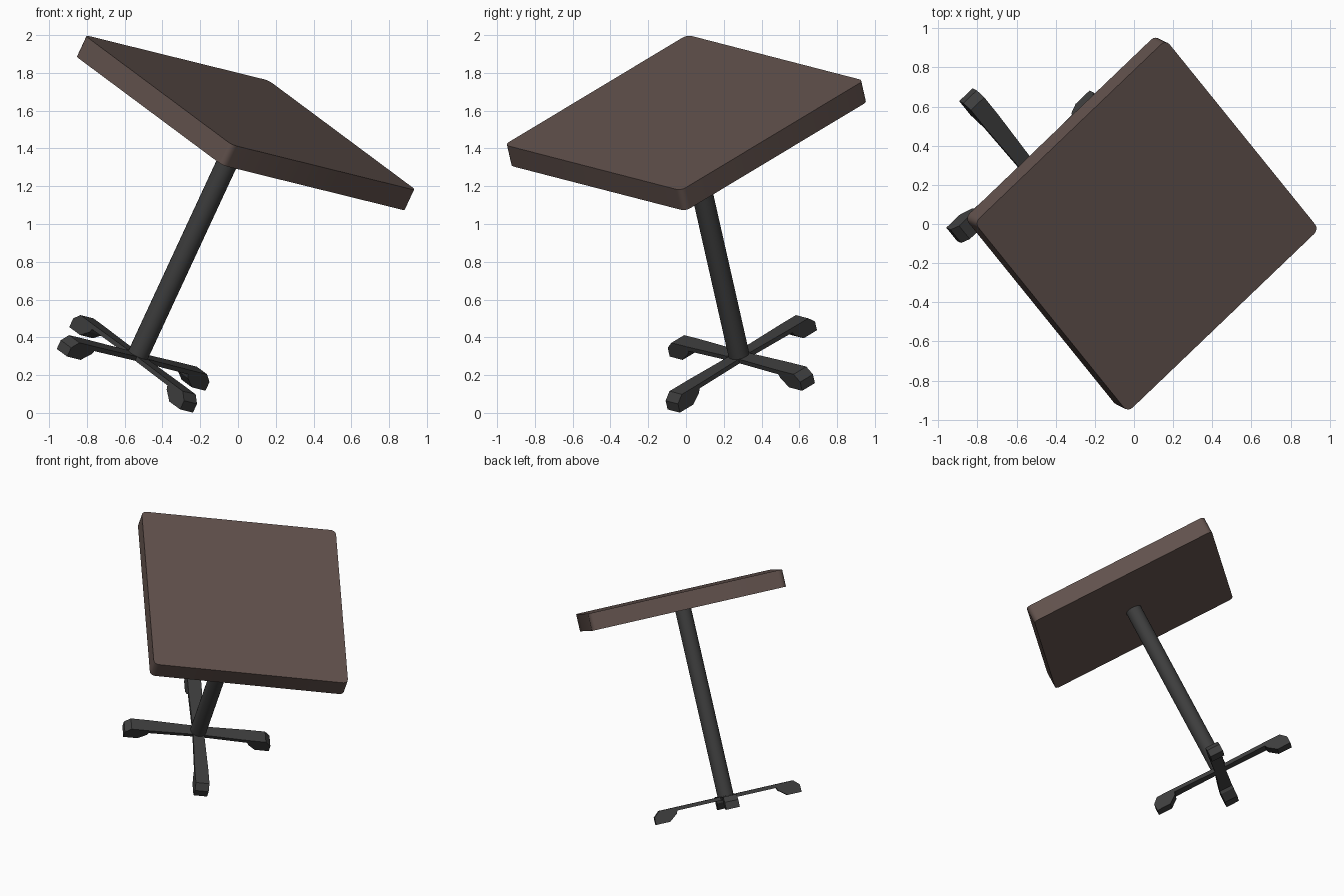
import bpy
import bmesh
import math
from mathutils import Matrix, Vector

cube = bpy.data.objects.get("Cube")
if cube:
    bpy.data.objects.remove(cube, do_unlink=True)


def material(name, rgb):
    mat = bpy.data.materials.new(name)
    mat.use_nodes = True
    color = (*rgb, 1.0)
    mat.diffuse_color = color
    mat.node_tree.nodes["Principled BSDF"].inputs["Base Color"].default_value = color
    return mat


wood = material("dark_brown_wood", (0.122, 0.084, 0.074))
metal = material("charcoal_metal", (0.048, 0.048, 0.048))

# The whole table leans: local z runs up the column, x and y along the edges
x_axis = Vector((0.57, -0.705, -0.424)).normalized()
z_axis = Vector((0.412, -0.201, 0.889))
z_axis = (z_axis - x_axis * z_axis.dot(x_axis)).normalized()
y_axis = z_axis.cross(x_axis)
tilt = Matrix((x_axis, y_axis, z_axis)).transposed().to_4x4()
tilt.translation = (-0.566, 0.298, 0.228)


def add_object(name, bm, mat, spin=0.0, smooth=False):
    bmesh.ops.recalc_face_normals(bm, faces=bm.faces)
    mesh = bpy.data.meshes.new(name)
    bm.to_mesh(mesh)
    bm.free()
    mesh.materials.append(mat)
    obj = bpy.data.objects.new(name, mesh)
    bpy.context.collection.objects.link(obj)
    obj.matrix_world = tilt @ Matrix.Rotation(spin, 4, "Z")
    if smooth:
        bpy.ops.object.select_all(action="DESELECT")
        obj.select_set(True)
        bpy.context.view_layer.objects.active = obj
        bpy.ops.object.shade_smooth_by_angle(angle=math.radians(35))
    return obj


# Square top with slightly rounded corners
SIDE, THICK, UNDERSIDE = 1.375, 0.122, 1.41
bm = bmesh.new()
place = Matrix.Translation((0, 0, UNDERSIDE + THICK / 2)) @ Matrix.Diagonal((SIDE, SIDE, THICK, 1))
bmesh.ops.create_cube(bm, size=1, matrix=place)
corners = [e for e in bm.edges if abs(e.verts[0].co.z - e.verts[1].co.z) > THICK / 2]
bmesh.ops.bevel(bm, geom=corners, offset=0.035, segments=4, profile=0.5, affect="EDGES")
add_object("table_top", bm, wood, smooth=True)

# Round column
BOTTOM, TOP = 0.066, 1.415
bm = bmesh.new()
bmesh.ops.create_cone(bm, cap_ends=True, segments=24, radius1=0.056, radius2=0.056,
                      depth=TOP - BOTTOM, matrix=Matrix.Translation((0, 0, (TOP + BOTTOM) / 2)))
add_object("column", bm, metal, smooth=True)

# Four flat legs, each ending in a faceted foot: (distance out, height)
profile = [(0, 0.09), (0.35, 0.09), (0.475, 0.09), (0.515, 0.052), (0.515, 0),
           (0.415, 0), (0.358, 0.045), (0.35, 0.065), (0, 0.065)]


def half_width(out):
    return 0.038 + 0.01 * min(out / 0.35, 1)


for i, name in enumerate(("front", "left", "back", "right")):
    bm = bmesh.new()
    near = [bm.verts.new((d, -half_width(d), z)) for d, z in profile]
    far = [bm.verts.new((d, half_width(d), z)) for d, z in profile]
    bm.faces.new(near)
    bm.faces.new(far[::-1])
    for a in range(len(profile)):
        b = (a + 1) % len(profile)
        bm.faces.new((near[a], far[a], far[b], near[b]))
    add_object(name + "_leg", bm, metal, spin=i * math.pi / 2)
